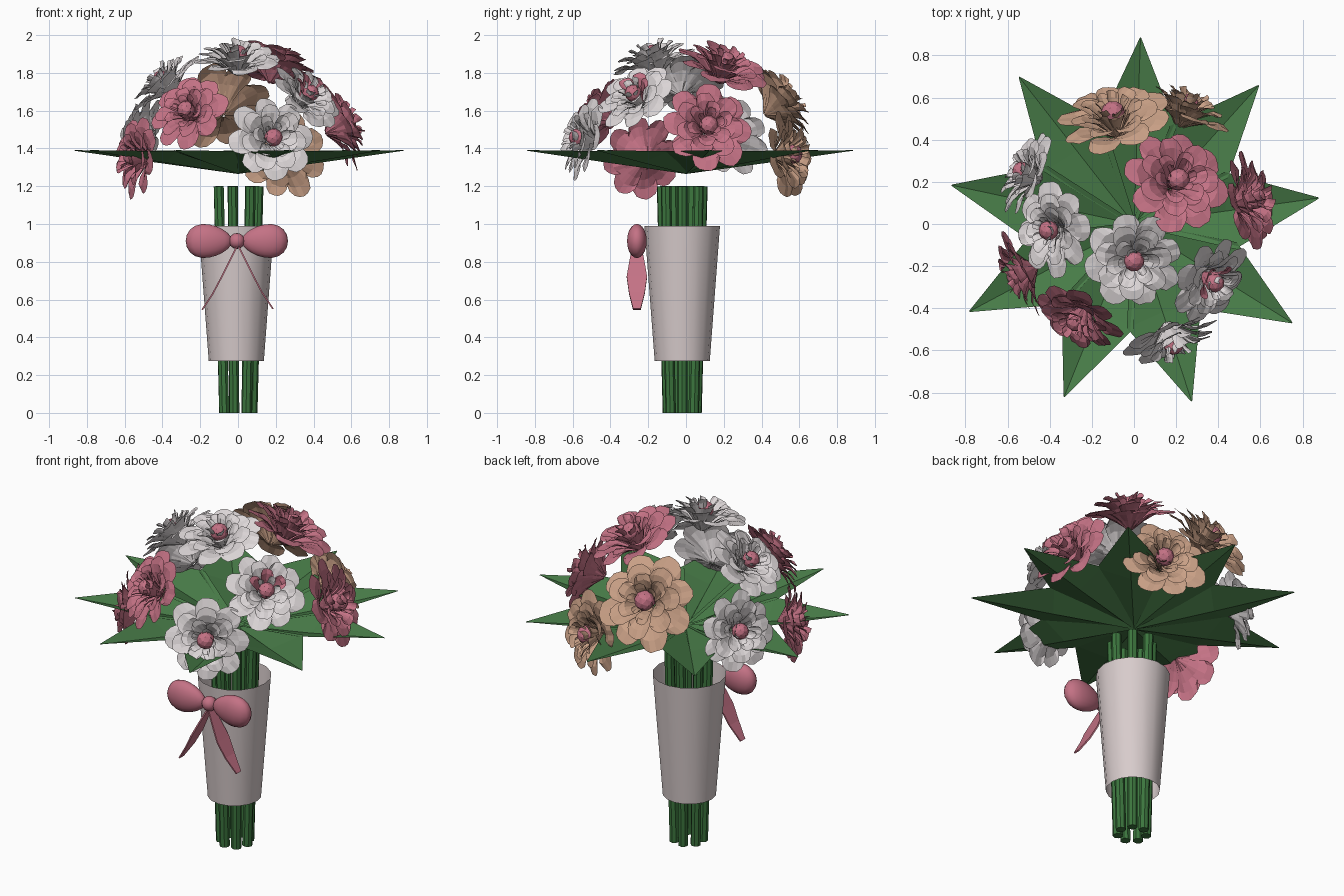
import bpy, bmesh, math, random
from mathutils import Vector, Matrix

random.seed(4)
cube = bpy.data.objects.get("Cube")
if cube:
    bpy.data.objects.remove(cube, do_unlink=True)


def material(name, rgb):
    # sRGB 0-255 to linear
    col = [((c / 255 + 0.055) / 1.055) ** 2.4 for c in rgb] + [1]
    m = bpy.data.materials.new(name)
    m.use_nodes = True
    m.diffuse_color = col
    bsdf = next(n for n in m.node_tree.nodes if n.type == 'BSDF_PRINCIPLED')
    bsdf.inputs["Base Color"].default_value = col
    return m


WHITE = material("white petal", (222, 216, 217))
PINK = material("pink", (196, 114, 133))
PEACH = material("peach petal", (201, 160, 134))
LEAF = material("leaf green", (72, 124, 72))
STEM = material("stem green", (60, 118, 62))
PAPER = material("wrapping paper", (216, 204, 204))


def finish(name, bm, mats, smooth=False):
    me = bpy.data.meshes.new(name)
    bm.to_mesh(me)
    bm.free()
    for m in mats:
        me.materials.append(m)
    ob = bpy.data.objects.new(name, me)
    bpy.context.collection.objects.link(ob)
    for p in me.polygons:
        p.use_smooth = smooth
    return ob


def sheet(bm, rows, mat=0):
    # Skin a grid of points, row by row
    vs = [[bm.verts.new(p) for p in row] for row in rows]
    for a, b in zip(vs, vs[1:]):
        for i in range(len(a) - 1):
            bm.faces.new((a[i], a[i + 1], b[i + 1], b[i])).material_index = mat


def petal(bm, angle, reach, height, spread, droop, mat):
    # One rounded, cupped petal
    rows = []
    for k in range(5):
        t = k / 4
        row = []
        for j in range(7):
            s = j / 3 - 1
            r = reach * (0.06 + 0.94 * t) * (1 - 0.2 * t * abs(s) ** 2.5)
            r *= 1 + random.uniform(-0.02, 0.02)
            a = angle + s * spread * (0.75 + 0.25 * math.sin(math.pi * t))
            z = height * math.sin(t * math.pi * droop) + 0.012 * s * t
            row.append((r * math.cos(a), r * math.sin(a), z + random.uniform(-0.004, 0.004)))
        rows.append(row)
    sheet(bm, rows, mat)


# Petal layers: count, reach, height, half spread, droop
LAYERS = [
    (8, 0.235, 0.085, 0.50, 0.62),
    (7, 0.185, 0.125, 0.52, 0.55),
    (6, 0.125, 0.150, 0.55, 0.50),
    (5, 0.075, 0.170, 0.55, 0.45),
]
DOME = Vector((0, 0, 1.3))


def flower(name, x, y, z, mat, size=1.0, accent=False):
    bm = bmesh.new()
    for i, (n, reach, height, spread, droop) in enumerate(LAYERS):
        off = random.uniform(0, 1)
        for k in range(n):
            m = 1 if accent and i == 2 and k < 3 else 0
            petal(bm, off + k * math.tau / n, reach * random.uniform(0.95, 1.05),
                  height * random.uniform(0.92, 1.08), spread, droop, m)
    # Round bud in the heart
    before = set(bm.faces)
    bmesh.ops.create_icosphere(bm, subdivisions=2, radius=0.05,
                               matrix=Matrix.Translation((0, 0, 0.115)))
    for f in set(bm.faces) - before:
        f.material_index = 1
    out = (Vector((x, y, z)) - DOME).normalized()
    rot = out.to_track_quat('Z', 'Y').to_matrix().to_4x4()
    bm.transform(Matrix.Translation(DOME + out * 0.51) @ rot @ Matrix.Scale(size, 4))
    finish(name, bm, [mat, PINK])


flower("top_flower", 0, -0.17, 1.88, WHITE)
flower("upper_right_flower", -0.40, -0.03, 1.76, WHITE, 0.95)
flower("upper_left_flower", 0.20, 0.20, 1.83, PINK, 1.08)
flower("front_left_flower", 0.37, -0.27, 1.68, WHITE, 0.92, True)
flower("front_flower", 0.19, -0.58, 1.46, WHITE, 0.98)
flower("front_right_flower", -0.28, -0.47, 1.61, PINK, 0.95)
flower("side_right_flower", -0.59, -0.26, 1.36, PINK, 0.93)
flower("back_right_flower", -0.53, 0.25, 1.48, WHITE, 0.92)
flower("back_flower", -0.09, 0.48, 1.62, PEACH, 1.15)
flower("back_left_flower", 0.26, 0.57, 1.37, PEACH, 1.02)
flower("side_left_flower", 0.57, 0.12, 1.52, PINK, 1.03)

# Folded leaves fanned in a star
for k in range(9):
    bm = bmesh.new()
    sheet(bm, [
        [(0.0, -0.01, 1.28), (0.0, 0, 1.265), (0.0, 0.01, 1.28)],
        [(0.46, -0.185, 1.385), (0.44, 0, 1.325), (0.46, 0.185, 1.385)],
        [(0.885, -0.003, 1.391), (0.885, 0, 1.388), (0.885, 0.003, 1.391)],
    ])
    bm.transform(Matrix.Rotation(math.radians(88 + 40 * k), 4, 'Z'))
    finish("leaf", bm, [LEAF])

# Stems splaying slightly towards the top
AXIS = Vector((-0.003, -0.02, 0))
for k in range(7):
    a = k * math.tau / 7
    d = Vector((math.cos(a), math.sin(a), 0))
    foot = AXIS + d * 0.078
    head = AXIS + d * 0.11 + Vector((0, 0, 1.2))
    bm = bmesh.new()
    bmesh.ops.create_cone(bm, cap_ends=True, segments=8, radius1=0.028, radius2=0.028,
                          depth=(head - foot).length)
    rot = (head - foot).to_track_quat('Z', 'Y').to_matrix().to_4x4()
    bm.transform(Matrix.Translation((foot + head) / 2) @ rot)
    finish("stem", bm, [STEM])

# Open paper cone
bm = bmesh.new()
bmesh.ops.create_cone(bm, cap_ends=False, segments=16, radius1=0.146, radius2=0.2, depth=0.715,
                      matrix=Matrix.Translation((-0.009, -0.02, 0.633)))
finish("paper_wrap", bm, [PAPER], True)

# Bow: two lobes, a knot and two ribbon tails
BOW = Vector((-0.006, -0.26, 0.91))
for side, label in ((1, "left"), (-1, "right")):
    bm = bmesh.new()
    bmesh.ops.create_uvsphere(bm, u_segments=16, v_segments=10, radius=1)
    for v in bm.verts:
        fat = 1 + 0.22 * v.co.x
        v.co = Vector((side * (0.148 + 0.123 * v.co.x), 0.052 * v.co.y * fat,
                       0.088 * v.co.z * fat)) + BOW
    if side < 0:
        bmesh.ops.reverse_faces(bm, faces=bm.faces)
    finish("bow_loop_" + label, bm, [PINK], True)

    bm = bmesh.new()
    rows = []
    for dx, dz, half in ((0.0, -0.02, 0.022), (0.045, -0.11, 0.04), (0.085, -0.19, 0.054),
                         (0.13, -0.275, 0.042), (0.188, -0.362, 0.02)):
        rows.append([BOW + Vector((side * dx, s * half, dz)) for s in (-1, 1)])
    sheet(bm, rows)
    tail = finish("bow_tail_" + label, bm, [PINK])
    tail.modifiers.new("thickness", 'SOLIDIFY').thickness = 0.008

bm = bmesh.new()
bmesh.ops.create_uvsphere(bm, u_segments=12, v_segments=8, radius=0.042,
                          matrix=Matrix.Translation(BOW))
finish("bow_knot", bm, [PINK], True)
